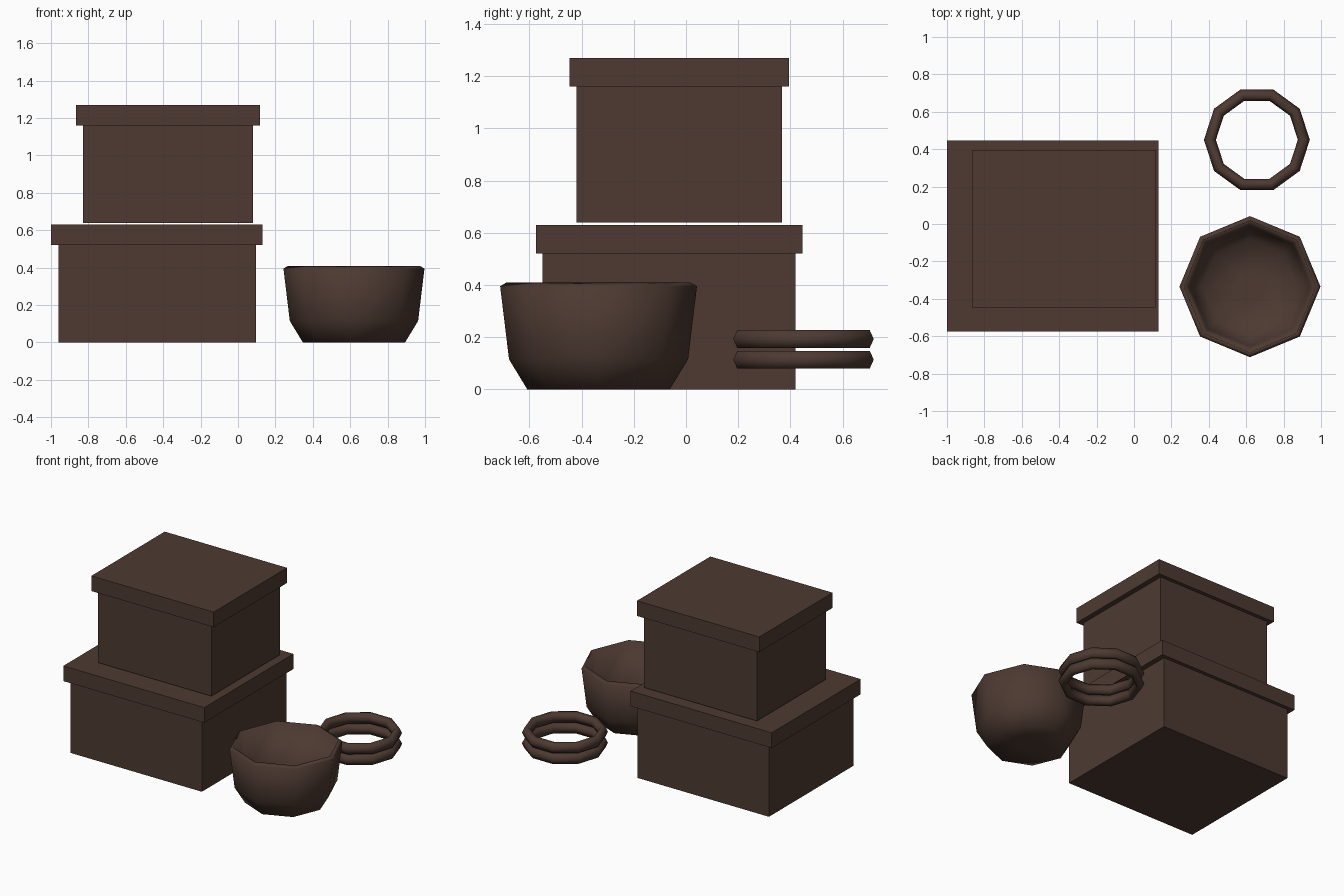
import bpy
import math

cube = bpy.data.objects.get("Cube")
if cube:
    bpy.data.objects.remove(cube, do_unlink=True)

# Single dark brown material
brown = bpy.data.materials.new("dark_brown")
brown.use_nodes = True
colour = (0.074, 0.042, 0.031, 1)
brown.diffuse_color = colour
bsdf = brown.node_tree.nodes["Principled BSDF"]
bsdf.inputs["Base Color"].default_value = colour
bsdf.inputs["Roughness"].default_value = 0.8


def add_mesh(name, verts, faces, smooth=False):
    mesh = bpy.data.meshes.new(name)
    mesh.from_pydata(verts, [], faces)
    mesh.materials.append(brown)
    mesh.polygons.foreach_set("use_smooth", [smooth] * len(mesh.polygons))
    mesh.update()
    obj = bpy.data.objects.new(name, mesh)
    bpy.context.collection.objects.link(obj)
    return obj


def box(name, x, y, z):
    """Box spanning the given (low, high) ranges."""
    verts = [(a, b, c) for c in z for b in y for a in x]
    faces = [(0, 2, 3, 1), (4, 5, 7, 6), (0, 1, 5, 4),
             (2, 6, 7, 3), (0, 4, 6, 2), (1, 3, 7, 5)]
    return add_mesh(name, verts, faces)


def lathe(name, profile, sides, centre, closed=False):
    """Spin (radius, height) points round z; open profiles get end caps."""
    verts, faces = [], []
    for r, z in profile:
        for i in range(sides):
            a = math.tau * i / sides
            verts.append((r * math.cos(a), r * math.sin(a), z))
    n = len(profile)
    for j in range(n if closed else n - 1):
        low, high = j * sides, (j + 1) % n * sides
        for i in range(sides):
            k = (i + 1) % sides
            faces.append((low + i, low + k, high + k, high + i))
    if not closed:
        faces.append(tuple(reversed(range(sides))))
        faces.append(tuple(range((n - 1) * sides, n * sides)))
    obj = add_mesh(name, verts, faces, smooth=True)
    obj.location = centre
    return obj


# Two stacked boxes with overhanging lids
box("lower_box", (-0.96, 0.095), (-0.55, 0.42), (0, 0.52))
box("lower_lid", (-1.0, 0.132), (-0.575, 0.446), (0.52, 0.63))
box("upper_box", (-0.828, 0.08), (-0.42, 0.368), (0.64, 1.16))
box("upper_lid", (-0.865, 0.117), (-0.446, 0.395), (1.16, 1.27))

# Eight-sided bowl: outer wall, rim, inner wall and inner floor
bowl_profile = [(0.09, 0), (0.273, 0), (0.343, 0.115), (0.377, 0.395),
                (0.352, 0.41), (0.32, 0.13), (0.255, 0.03), (0.08, 0.025)]
lathe("bowl", bowl_profile, 8, (0.62, -0.335, 0))

# Two loose ten-sided rings, one above the other
section = [(0.251 + 0.032 * math.cos(a), 0.039 * math.sin(a))
           for a in (math.tau * i / 6 for i in range(6))]
for name, height in (("lower_ring", 0.114), ("upper_ring", 0.193)):
    lathe(name, section, 10, (0.657, 0.45, height), closed=True)
